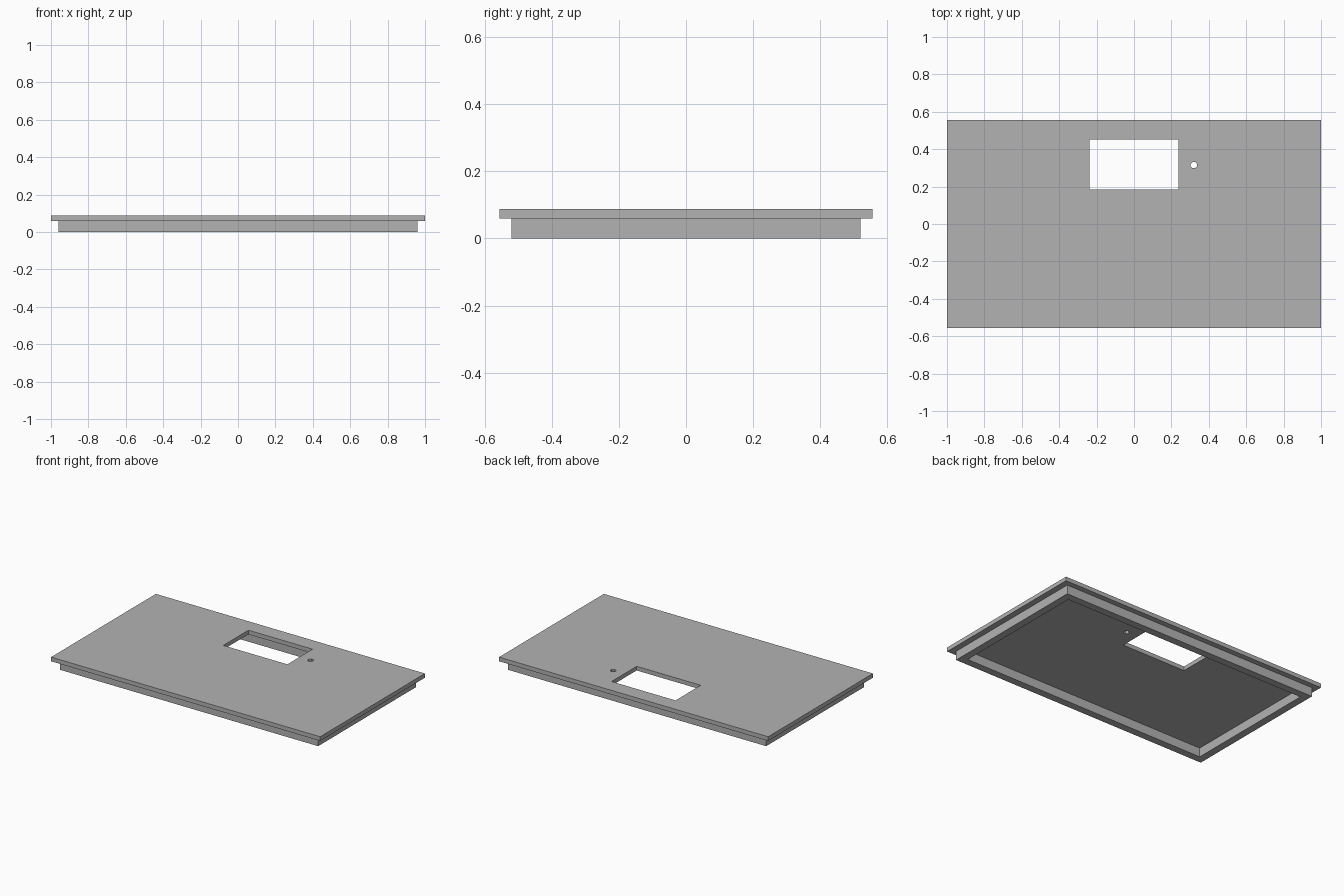
import bpy, bmesh, math

cube = bpy.data.objects.get("Cube")
if cube:
    bpy.data.objects.remove(cube, do_unlink=True)

grey = bpy.data.materials.new("plain grey")
grey.use_nodes = True
colour = (0.45, 0.45, 0.45, 1)
grey.diffuse_color = colour
grey.node_tree.nodes["Principled BSDF"].inputs["Base Color"].default_value = colour


def rectangle(x0, x1, y0, y1):
    return [(x0, y0), (x1, y0), (x1, y1), (x0, y1)]


def circle(cx, cy, radius, sides):
    steps = [math.tau * (i + 0.5) / sides for i in range(sides)]
    return [(cx + radius * math.cos(a), cy + radius * math.sin(a)) for a in steps]


def plate(name, outlines, bottom, top):
    """Fill an outline, leaving the inner loops open, and extrude it upwards."""
    bm = bmesh.new()
    for loop in outlines:
        verts = [bm.verts.new((x, y, bottom)) for x, y in loop]
        for a, b in zip(verts, verts[1:] + verts[:1]):
            bm.edges.new((a, b))
    bmesh.ops.triangle_fill(bm, edges=bm.edges[:], use_beauty=True, normal=(0, 0, 1))
    raised = bmesh.ops.extrude_face_region(bm, geom=bm.faces[:], use_keep_orig=True)
    moved = [g for g in raised["geom"] if isinstance(g, bmesh.types.BMVert)]
    bmesh.ops.translate(bm, verts=moved, vec=(0, 0, top - bottom))
    bmesh.ops.recalc_face_normals(bm, faces=bm.faces[:])
    mesh = bpy.data.meshes.new(name)
    bm.to_mesh(mesh)
    bm.free()
    mesh.materials.append(grey)
    obj = bpy.data.objects.new(name, mesh)
    bpy.context.collection.objects.link(obj)
    return obj


# Flat lid with a rectangular window and a small round hole beside it
half_x, half_y = 1.0, 0.556
lid_base, lid_top = 0.06, 0.088
plate("lid_panel", [
    rectangle(-half_x, half_x, -half_y, half_y),
    rectangle(-0.238, 0.238, 0.184, 0.451),
    circle(0.32, 0.315, 0.018, 8),
], lid_base, lid_top)

# Hollow locating rim under the lid
rim_x, rim_y, wall = 0.96, 0.52, 0.05
plate("locating_rim", [
    rectangle(-rim_x, rim_x, -rim_y, rim_y),
    rectangle(wall - rim_x, rim_x - wall, wall - rim_y, rim_y - wall),
], 0, lid_base)
